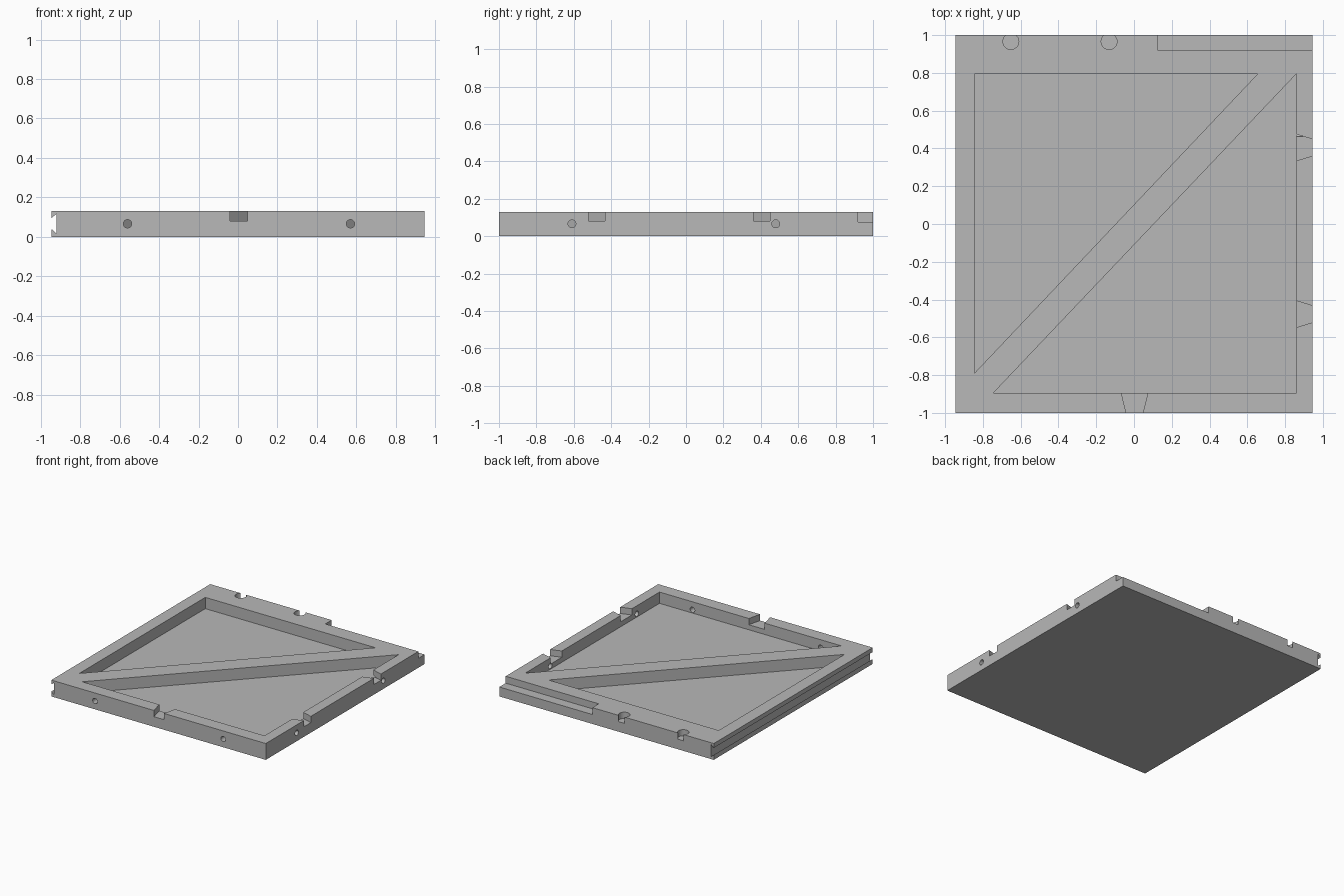
import bpy, bmesh, math
from mathutils import Vector

if "Cube" in bpy.data.objects:
    bpy.data.objects.remove(bpy.data.objects["Cube"], do_unlink=True)

W, D, H = 0.945, 1.0, 0.13      # half width, half depth, height
FLOOR, NOTCH_Z, HOLE_Z = 0.04, 0.08, 0.066
OVER = 0.05                     # how far cutters reach past the panel

grey = bpy.data.materials.new("plain grey")
grey.use_nodes = True
grey.diffuse_color = (0.48, 0.48, 0.48, 1)
grey.node_tree.nodes["Principled BSDF"].inputs["Base Color"].default_value = grey.diffuse_color


def prism(name, points, lo, hi, axis="z"):
    """Extrude a 2D outline along an axis; the outline uses the other two axes in order."""
    place = {"x": lambda a, b, c: (c, a, b),
             "y": lambda a, b, c: (a, c, b),
             "z": lambda a, b, c: (a, b, c)}[axis]
    bm = bmesh.new()
    face = bm.faces.new([bm.verts.new(place(a, b, lo)) for a, b in points])
    top = bmesh.ops.extrude_face_region(bm, geom=[face])["geom"]
    bmesh.ops.translate(bm, verts=[v for v in top if isinstance(v, bmesh.types.BMVert)],
                        vec=Vector(place(0, 0, hi - lo)))
    bmesh.ops.recalc_face_normals(bm, faces=bm.faces)
    mesh = bpy.data.meshes.new(name)
    bm.to_mesh(mesh)
    bm.free()
    mesh.materials.append(grey)
    obj = bpy.data.objects.new(name, mesh)
    bpy.context.collection.objects.link(obj)
    return obj


def circle(cx, cy, r, n=32):
    return [(cx + r * math.cos(math.tau * i / n), cy + r * math.sin(math.tau * i / n))
            for i in range(n)]


def rect(x0, x1, y0, y1):
    return [(x0, y0), (x1, y0), (x1, y1), (x0, y1)]


def dovetail(centre, outer, inner):
    """Flared outline across a rim: (along, across) pairs, extended past both faces."""
    wide, narrow = 0.07, 0.044
    slope = (wide - narrow) / (inner - outer)
    step = math.copysign(0.015, inner - outer)
    a, b = outer - step, inner + step
    ha, hb = narrow - slope * step, wide + slope * step
    return [(centre - ha, a), (centre + ha, a), (centre + hb, b), (centre - hb, b)]


panel = prism("panel", rect(-W, W, -D, D), 0, H)
top = H + OVER
cutters = []

# Two triangular pockets, leaving a rim and a diagonal brace
cutters.append(prism("back_pocket", [(-0.845, 0.795), (0.655, 0.795), (-0.845, -0.79)], FLOOR, top))
cutters.append(prism("front_pocket", [(0.86, 0.795), (0.86, -0.895), (-0.745, -0.895)], FLOOR, top))

# Flared notches through the front and side rims
cutters.append(prism("front_notch", dovetail(0.003, -D, -0.895), NOTCH_Z, top))
for y in (0.405, -0.477):
    outline = [(across, along) for along, across in dovetail(y, W, 0.86)]
    cutters.append(prism("side_notch", outline, NOTCH_Z, top))

# Step along the back edge
cutters.append(prism("back_step", rect(0.125, W + OVER, 0.92, D + OVER), 0.075, top))

# Round sockets breaking out of the back face
for x in (-0.652, -0.132):
    cutters.append(prism("back_socket", circle(x, 0.966, 0.042), NOTCH_Z, top))

# Round holes through the front and side rims
for x in (-0.56, 0.57):
    cutters.append(prism("front_hole", circle(x, HOLE_Z, 0.021), -D - OVER, -0.87, "y"))
for y in (-0.61, 0.48):
    cutters.append(prism("side_hole", circle(y, HOLE_Z, 0.021), 0.83, W + OVER, "x"))

# Undercut groove along the other side
groove = [(-W - 0.01, 0.048), (-0.921, 0.018), (-0.921, 0.116), (-W - 0.01, 0.086)]
cutters.append(prism("side_groove", groove, -D - OVER, D + OVER, "y"))

# Cut everything out of the panel
bpy.ops.object.select_all(action="DESELECT")
bpy.context.view_layer.objects.active = panel
panel.select_set(True)
for cutter in cutters:
    cutter.hide_render = True
    mod = panel.modifiers.new(cutter.name, "BOOLEAN")
    mod.operation, mod.solver, mod.object = "DIFFERENCE", "EXACT", cutter
    bpy.ops.object.modifier_apply(modifier=mod.name)
    bpy.data.objects.remove(cutter, do_unlink=True)
bpy.ops.object.shade_smooth_by_angle(angle=math.radians(30))
